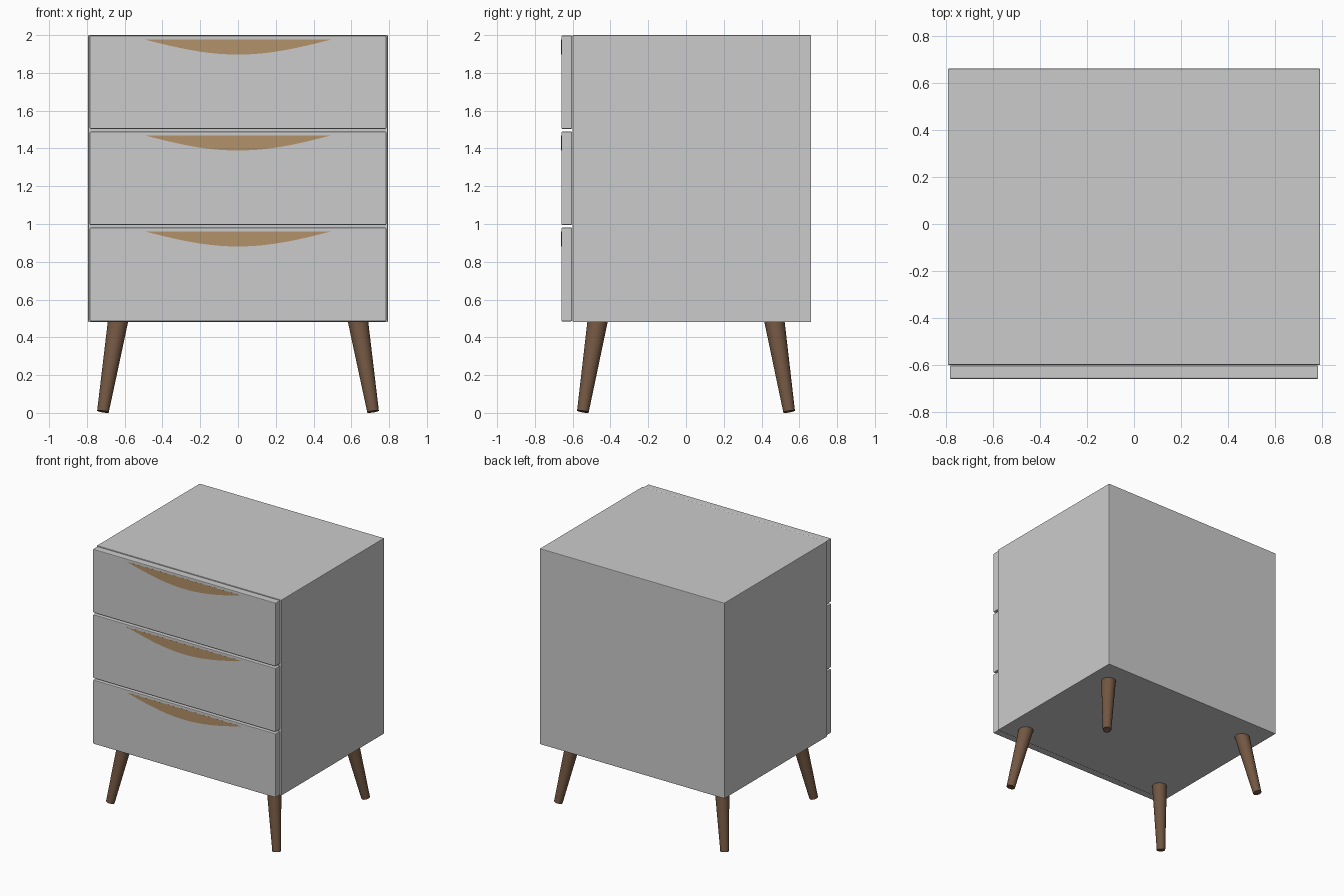
import bpy, bmesh, math
from mathutils import Vector

if "Cube" in bpy.data.objects:
    bpy.data.objects.remove(bpy.data.objects["Cube"])


def material(name, rgb):
    m = bpy.data.materials.new(name)
    m.diffuse_color = (*rgb, 1)
    m.use_nodes = True
    m.node_tree.nodes["Principled BSDF"].inputs["Base Color"].default_value = m.diffuse_color
    return m


def finish(name, bm, mat=None):
    bmesh.ops.recalc_face_normals(bm, faces=bm.faces)
    me = bpy.data.meshes.new(name)
    bm.to_mesh(me)
    bm.free()
    ob = bpy.data.objects.new(name, me)
    bpy.context.collection.objects.link(ob)
    if mat:
        me.materials.append(mat)
    return ob


def box(name, lo, hi, bevel):
    bm = bmesh.new()
    bmesh.ops.create_cube(bm, size=1)
    for v in bm.verts:
        v.co = [lo[i] + (v.co[i] + 0.5) * (hi[i] - lo[i]) for i in range(3)]
    ob = finish(name, bm)
    mod = ob.modifiers.new("soft_edges", 'BEVEL')
    mod.width = bevel
    mod.segments = 2
    return ob


def handle(name, top, mat, half=0.495, depth=0.08, front=-0.6605, back=-0.655):
    # flat top edge with a cosine belly, extruded into the drawer front
    n = 32
    xs = [-half + 2 * half * i / n for i in range(n + 1)]
    bm = bmesh.new()
    verts = [bm.verts.new((x, front, top - depth * math.cos(math.pi * x / (2 * half)))) for x in xs]
    face = bm.faces.new(verts)
    ext = bmesh.ops.extrude_face_region(bm, geom=[face])
    moved = [g for g in ext["geom"] if isinstance(g, bmesh.types.BMVert)]
    bmesh.ops.translate(bm, verts=moved, vec=(0, back - front, 0))
    return finish(name, bm, mat)


def leg(name, sx, sy, mat):
    # tapered round leg splayed outward from the cabinet base
    foot = Vector((0.715 * sx, 0.546 * sy, 0.007))
    top = Vector((0.633 * sx, 0.466 * sy, 0.50))
    axis = top - foot
    bm = bmesh.new()
    bmesh.ops.create_cone(bm, cap_ends=True, segments=32, radius1=0.031,
                          radius2=0.054, depth=axis.length)
    rot = axis.to_track_quat('Z', 'Y')
    for v in bm.verts:
        v.co = rot @ v.co + (foot + top) / 2
    for f in bm.faces:
        f.smooth = len(f.verts) == 4
    return finish(name, bm, mat)


wood = material("walnut", (0.17, 0.095, 0.055))
tan = material("tan_inlay", (0.45, 0.29, 0.14))

# cabinet body
box("cabinet_body", (-0.793, -0.60, 0.48), (0.793, 0.662, 2.0), 0.004)

# drawer fronts with handle inlays
drawers = [("bottom", 0.485, 0.981), ("middle", 0.995, 1.489), ("top", 1.504, 1.997)]
for label, z0, z1 in drawers:
    box(label + "_drawer_front", (-0.785, -0.66, z0), (0.785, -0.603, z1), 0.005)
    handle(label + "_drawer_handle", z1 - 0.02, tan)

# legs
for row, sy in (("front", -1), ("back", 1)):
    for side, sx in (("left", -1), ("right", 1)):
        leg(f"{row}_{side}_leg", sx, sy, wood)
